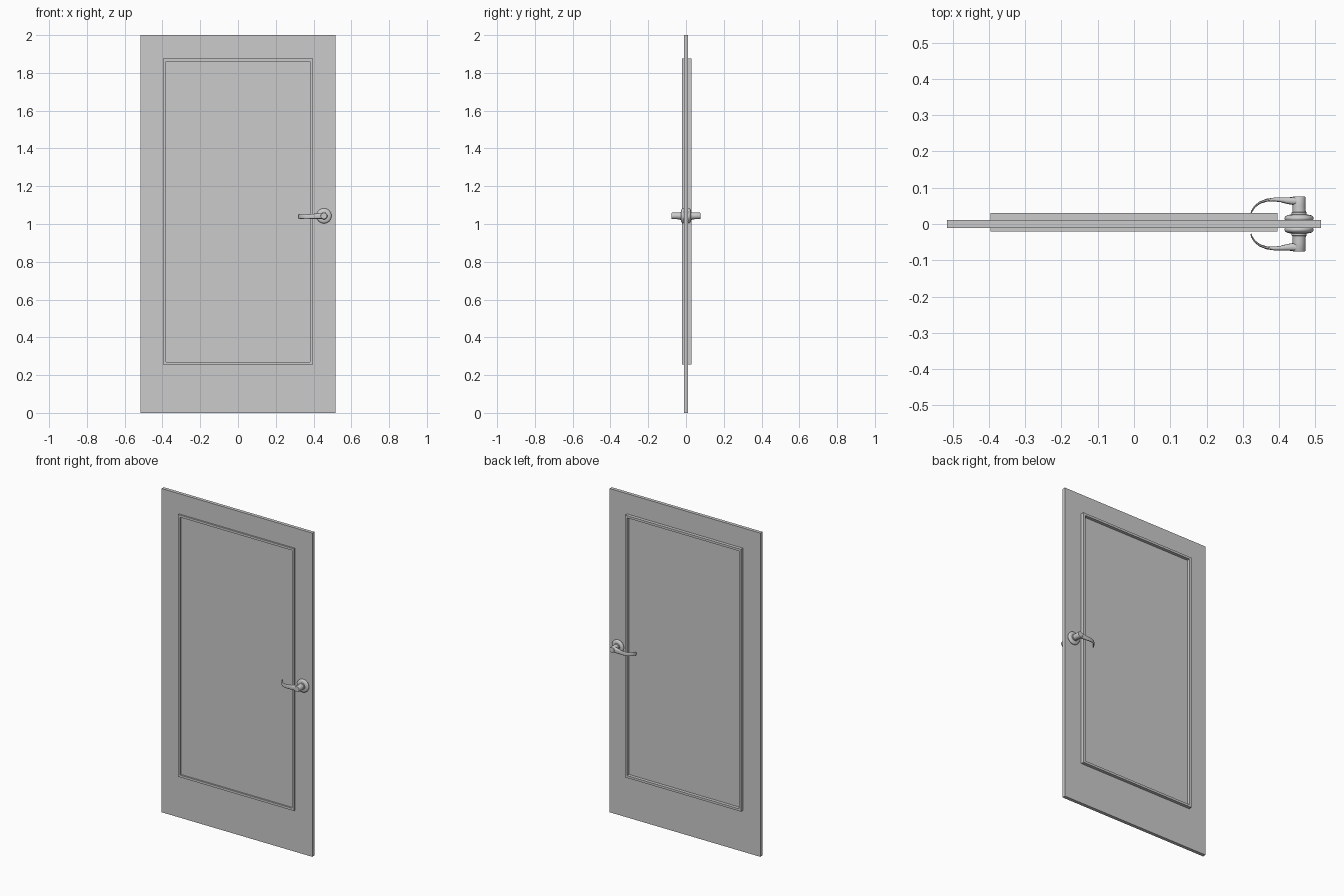
import bpy, bmesh, math
from mathutils import Vector

if "Cube" in bpy.data.objects:
    bpy.data.objects.remove(bpy.data.objects["Cube"])


def finish(name, bm, smooth=False):
    bmesh.ops.recalc_face_normals(bm, faces=bm.faces)
    me = bpy.data.meshes.new(name)
    bm.to_mesh(me)
    bm.free()
    ob = bpy.data.objects.new(name, me)
    bpy.context.collection.objects.link(ob)
    if smooth:
        bpy.ops.object.select_all(action='DESELECT')
        ob.select_set(True)
        bpy.context.view_layer.objects.active = ob
        bpy.ops.object.shade_smooth_by_angle(angle=math.radians(35))
    return ob


def bridge(bm, rings, closed=False):
    for a, b in zip(rings, rings[1:] + rings[:1] if closed else rings[1:]):
        n = len(a)
        for i in range(n):
            bm.faces.new((a[i], a[(i + 1) % n], b[(i + 1) % n], b[i]))
    if not closed:
        bm.faces.new(rings[0])
        bm.faces.new(rings[-1])


def mirror_y(ob):
    ob.modifiers.new("both_sides", 'MIRROR').use_axis = (False, True, False)


# Flat door slab
bm = bmesh.new()
bmesh.ops.create_cube(bm, size=1)
for v in bm.verts:
    v.co = Vector((v.co.x * 1.03, v.co.y * 0.021, v.co.z * 2 + 1))
finish("door_slab", bm)


# Rectangular moulding around the panel, deeper on the back
def moulding(name, y0, y1, half=0.396, z0=0.255, z1=1.875, w=0.014):
    bm = bmesh.new()
    rings = []
    for inset, y in ((0, y0), (0, y1), (w, y1), (w, y0)):
        h = half - inset
        pts = ((-h, z0 + inset), (h, z0 + inset), (h, z1 - inset), (-h, z1 - inset))
        rings.append([bm.verts.new((x, y, z)) for x, z in pts])
    bridge(bm, rings, closed=True)
    finish(name, bm)


moulding("front_moulding", -0.009, -0.02)
moulding("back_moulding", 0.009, 0.03)

HX, HZ = 0.455, 1.043


# Turned parts of the handle, as (radius, distance from the door centre)
def turned(name, profile, segs=40):
    bm = bmesh.new()
    rings = []
    for r, d in profile:
        rings.append([bm.verts.new((HX + r * math.cos(t), -d, HZ + r * math.sin(t)))
                      for t in (2 * math.pi * i / segs for i in range(segs))])
    bridge(bm, rings)
    mirror_y(finish(name, bm, True))


turned("handle_rose", [(0.036, 0.009), (0.0385, 0.011), (0.040, 0.014), (0.040, 0.017),
                       (0.0385, 0.020), (0.035, 0.023), (0.030, 0.025), (0.022, 0.026)])
turned("handle_neck", [(0.021, 0.024), (0.021, 0.032), (0.0185, 0.033), (0.0175, 0.050),
                       (0.0175, 0.074), (0.0165, 0.0755)])

# Curved lever: (x, distance from door, z, half thickness, half height)
stations = [(0.455, 0.064, 1.043, 0.0105, 0.016), (0.436, 0.0635, 1.043, 0.0105, 0.0155),
            (0.422, 0.0645, 1.042, 0.009, 0.0145), (0.405, 0.0665, 1.041, 0.0065, 0.0135),
            (0.385, 0.0675, 1.040, 0.005, 0.0125), (0.365, 0.0655, 1.039, 0.004, 0.012),
            (0.347, 0.059, 1.039, 0.0033, 0.0115), (0.333, 0.048, 1.039, 0.0025, 0.0115),
            (0.325, 0.036, 1.039, 0.002, 0.011), (0.322, 0.027, 1.039, 0.0014, 0.0105)]
bm = bmesh.new()
rings = []
for i, (x, d, z, th, ht) in enumerate(stations):
    a, b = stations[max(i - 1, 0)], stations[min(i + 1, len(stations) - 1)]
    t = Vector((b[0] - a[0], -(b[1] - a[1]), 0)).normalized()
    side = Vector((-t.y, t.x, 0))
    ring = []
    for k in range(20):
        ang = 2 * math.pi * k / 20
        c, s = math.cos(ang), math.sin(ang)
        # slightly squared oval section
        p = Vector((x, -d, z)) + side * th * math.copysign(abs(c) ** 0.7, c)
        p.z += ht * math.copysign(abs(s) ** 0.7, s)
        ring.append(bm.verts.new(p))
    rings.append(ring)
bridge(bm, rings)
mirror_y(finish("handle_lever", bm, True))
